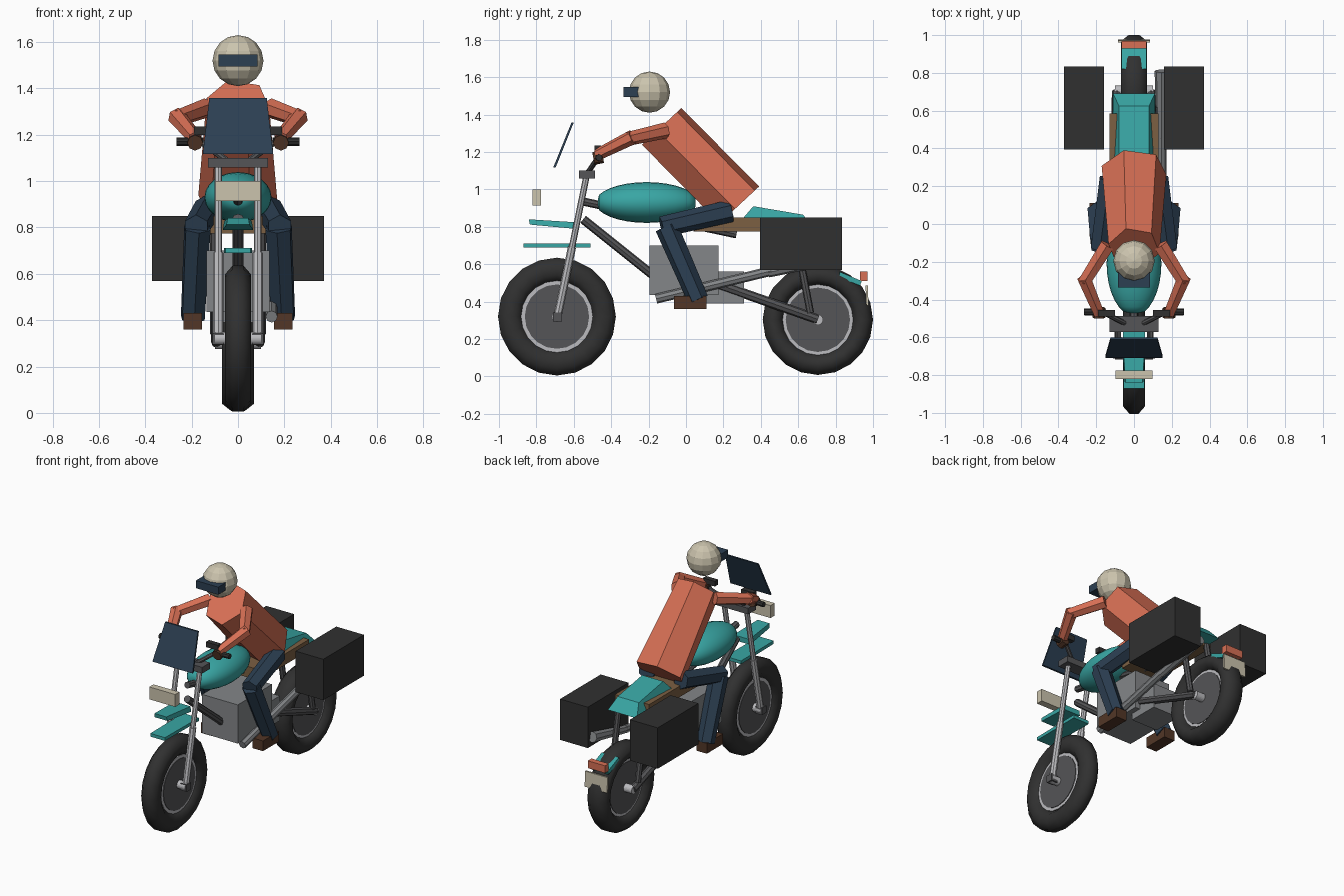
import bpy, bmesh, math
from mathutils import Vector, Matrix

if "Cube" in bpy.data.objects:
    bpy.data.objects.remove(bpy.data.objects["Cube"])


def material(name, r, g, b):
    m = bpy.data.materials.new(name)
    m.use_nodes = True
    m.diffuse_color = (r, g, b, 1)
    bsdf = next(n for n in m.node_tree.nodes if n.type == 'BSDF_PRINCIPLED')
    bsdf.inputs["Base Color"].default_value = (r, g, b, 1)
    bsdf.inputs["Roughness"].default_value = 0.7
    return m


TEAL = material("teal paint", 0.04, 0.38, 0.37)
CORAL = material("coral cloth", 0.68, 0.16, 0.09)
NAVY = material("navy", 0.025, 0.05, 0.085)
CREAM = material("cream", 0.60, 0.55, 0.42)
BLACK = material("black rubber", 0.03, 0.03, 0.03)
DARK = material("dark metal", 0.09, 0.09, 0.095)
GREY = material("engine grey", 0.23, 0.24, 0.25)
SILVER = material("silver", 0.50, 0.50, 0.52)
TAN = material("seat brown", 0.20, 0.115, 0.055)
BROWN = material("boot brown", 0.085, 0.037, 0.02)


def finish(name, bm, mat, smooth=None):
    bmesh.ops.recalc_face_normals(bm, faces=bm.faces)
    mesh = bpy.data.meshes.new(name)
    bm.to_mesh(mesh)
    bm.free()
    mesh.materials.append(mat)
    ob = bpy.data.objects.new(name, mesh)
    bpy.context.collection.objects.link(ob)
    if smooth:
        bpy.ops.object.select_all(action='DESELECT')
        ob.select_set(True)
        bpy.context.view_layer.objects.active = ob
        bpy.ops.object.shade_smooth_by_angle(angle=math.radians(smooth))
    return ob


def box(name, mat, x, y, z):
    """Box from (low, high) ranges."""
    bm = bmesh.new()
    bmesh.ops.create_cube(bm, size=1)
    for v in bm.verts:
        v.co = [r[0] if c < 0 else r[1] for c, r in zip(v.co, (x, y, z))]
    return finish(name, bm, mat)


def slab(name, mat, profile, half_widths):
    """Side profile in (y, z), mirrored across x with a half width per point."""
    bm = bmesh.new()
    a = [bm.verts.new((w, y, z)) for (y, z), w in zip(profile, half_widths)]
    b = [bm.verts.new((-v.co.x, v.co.y, v.co.z)) for v in a]
    bm.faces.new(a)
    bm.faces.new(b[::-1])
    for i in range(len(a)):
        j = (i + 1) % len(a)
        bm.faces.new((a[i], b[i], b[j], a[j]))
    return finish(name, bm, mat)


def tube(name, mat, p, q, r, r2=None, sides=8, smooth=None):
    p, q = Vector(p), Vector(q)
    d = q - p
    bm = bmesh.new()
    m = Matrix.Translation((p + q) / 2) @ d.to_track_quat('Z', 'Y').to_matrix().to_4x4()
    bmesh.ops.create_cone(bm, cap_ends=True, segments=sides, radius1=r,
                          radius2=r if r2 is None else r2, depth=d.length, matrix=m)
    return finish(name, bm, mat, smooth)


def wheel(name, y, z, outer, half):
    # Tyre: ring of eight-sided sections turned about the axle
    bm = bmesh.new()
    inner, n, k = 0.185, 20, 8
    mid, rad = (outer + inner) / 2, (outer - inner) / 2
    rings = []
    for i in range(n):
        a = math.tau * i / n
        ring = []
        for j in range(k):
            t = math.tau * (j + 0.5) / k
            r = mid + rad * math.cos(t) / math.cos(math.pi / k)
            ring.append(bm.verts.new((half * math.sin(t) / math.cos(math.pi / k),
                                      y + r * math.cos(a), z + r * math.sin(a))))
        rings.append(ring)
    for i in range(n):
        for j in range(k):
            u, v = rings[i], rings[(i + 1) % n]
            bm.faces.new((u[j], u[(j + 1) % k], v[(j + 1) % k], v[j]))
    finish(name + "_tyre", bm, BLACK, 60)
    for part, mat, r, w in (("rim", SILVER, 0.192, 0.034), ("disc", DARK, 0.172, 0.038),
                            ("hub", SILVER, 0.028, 0.1)):
        tube(f"{name}_{part}", mat, (-w, y, z), (w, y, z), r, sides=20)


wheel("front", -0.69, 0.32, 0.315, 0.057)
wheel("rear", 0.705, 0.303, 0.295, 0.07)

# Frame, engine and exhaust
tube("backbone", DARK, (0, -0.55, 0.935), (0, 0.27, 0.76), 0.022)
tube("down_tube", DARK, (0, -0.55, 0.84), (0, -0.15, 0.52), 0.024)
box("engine", GREY, (-0.135, 0.135), (-0.195, 0.175), (0.435, 0.70))
box("gearbox", GREY, (-0.1, 0.1), (0.1, 0.31), (0.39, 0.56))
tube("exhaust_pipe", GREY, (0.145, -0.16, 0.415), (0.145, 0.46, 0.565), 0.026)
tube("muffler", GREY, (0.145, 0.44, 0.555), (0.145, 0.81, 0.64), 0.026, 0.036)

# Bodywork
bm = bmesh.new()
bmesh.ops.create_uvsphere(bm, u_segments=24, v_segments=16, radius=1)
for v in bm.verts:
    x, y, z = v.co
    v.co = (x * 0.145, -0.21 + max(-0.26, min(0.26, z * 0.275)), 0.93 + y * 0.109)
finish("fuel_tank", bm, TEAL, 50)
box("seat", TAN, (-0.13, 0.13), (0.04, 0.585), (0.775, 0.85))
slab("tail_cowl", TEAL, [(0.30, 0.84), (0.36, 0.91), (0.625, 0.865), (0.69, 0.79), (0.6, 0.79)],
     [0.11, 0.08, 0.08, 0.11, 0.11])
slab("beak", TEAL, [(-0.84, 0.84), (-0.60, 0.825), (-0.60, 0.79), (-0.835, 0.812)],
     [0.045, 0.06, 0.065, 0.05])
slab("front_fender", TEAL, [(-0.87, 0.712), (-0.51, 0.712), (-0.51, 0.69), (-0.87, 0.69)],
     [0.055, 0.06, 0.06, 0.055])
slab("rear_fender", TEAL, [(0.82, 0.56), (0.94, 0.51), (0.93, 0.485), (0.82, 0.53)], [0.065] * 4)
box("tail_light", CORAL, (-0.065, 0.065), (0.93, 0.97), (0.51, 0.56))
slab("rear_plate", CREAM, [(0.96, 0.485), (0.972, 0.485), (0.976, 0.38), (0.964, 0.38)], [0.085] * 4)
box("headlight", CREAM, (-0.098, 0.098), (-0.82, -0.775), (0.915, 1.0))
slab("windshield", NAVY, [(-0.71, 1.117), (-0.612, 1.358), (-0.6, 1.358), (-0.697, 1.117)],
     [0.152, 0.124, 0.124, 0.152])
box("fork_clamp", DARK, (-0.13, 0.13), (-0.573, -0.487), (1.058, 1.1))

# Rider torso: tapered hexagon leaning forward
bm = bmesh.new()
depth = Vector((0, 0.73, 0.68))
ends = []
for cy, cz, rx in ((-0.13, 1.337, 0.138), (0.285, 0.917, 0.175)):
    ring = []
    for i in range(6):
        a = math.radians(60 * i - 18)
        ring.append(bm.verts.new(Vector((rx * math.sin(a), cy, cz)) + depth * 0.152 * math.cos(a)))
    bm.faces.new(ring)
    ends.append(ring)
for i in range(6):
    j = (i + 1) % 6
    bm.faces.new((ends[0][i], ends[0][j], ends[1][j], ends[1][i]))
finish("rider_torso", bm, CORAL)

# Helmet
bm = bmesh.new()
bmesh.ops.create_uvsphere(bm, u_segments=12, v_segments=8, radius=0.11,
                          matrix=Matrix.Translation((0, -0.195, 1.52)))
finish("helmet", bm, CREAM)
box("visor", NAVY, (-0.085, 0.085), (-0.335, -0.2), (1.495, 1.547))

# Paired parts
for s, side in ((1, "left"), (-1, "right")):
    def at(x, y, z):
        return (s * x, y, z)

    def span(a, b):
        return sorted((s * a, s * b))

    # Front end
    tube(side + "_fork_lower", SILVER, at(0.085, -0.685, 0.33), at(0.085, -0.61, 0.69), 0.022)
    tube(side + "_fork_upper", SILVER, at(0.085, -0.62, 0.64), at(0.085, -0.53, 1.08), 0.017)
    box(side + "_axle_block", DARK, span(0.062, 0.11), (-0.712, -0.664), (0.295, 0.343))
    tube(side + "_handlebar", DARK, at(0.05, -0.525, 1.09), at(0.16, -0.47, 1.17), 0.014)
    tube(side + "_grip", BLACK, at(0.15, -0.47, 1.17), at(0.265, -0.465, 1.17), 0.018)
    box(side + "_lever", BLACK, span(0.1, 0.19), (-0.49, -0.455), (1.2, 1.235))
    # Rear end
    tube(side + "_swingarm", DARK, at(0.09, 0.15, 0.5), at(0.09, 0.705, 0.305), 0.026)
    tube(side + "_shock", DARK, at(0.1, 0.58, 0.79), at(0.1, 0.665, 0.34), 0.02)
    box(side + "_luggage_box", BLACK, span(0.16, 0.37), (0.395, 0.835), (0.57, 0.85))
    # Rider limbs
    tube(side + "_upper_arm", CORAL, at(0.14, -0.11, 1.315), at(0.265, -0.31, 1.27), 0.043, 0.037, 6)
    tube(side + "_forearm", CORAL, at(0.265, -0.285, 1.28), at(0.185, -0.475, 1.185), 0.04, 0.032, 6)
    tube(side + "_glove", BROWN, at(0.185, -0.445, 1.175), at(0.185, -0.495, 1.165), 0.034, sides=8)
    tube(side + "_thigh", NAVY, at(0.13, 0.24, 0.885), at(0.18, -0.13, 0.80), 0.06, 0.056, 6)
    tube(side + "_shin", NAVY, at(0.175, -0.105, 0.8), at(0.195, 0.065, 0.41), 0.062, 0.056, 6)
    box(side + "_boot", BROWN, span(0.155, 0.235), (-0.065, 0.11), (0.36, 0.43))
